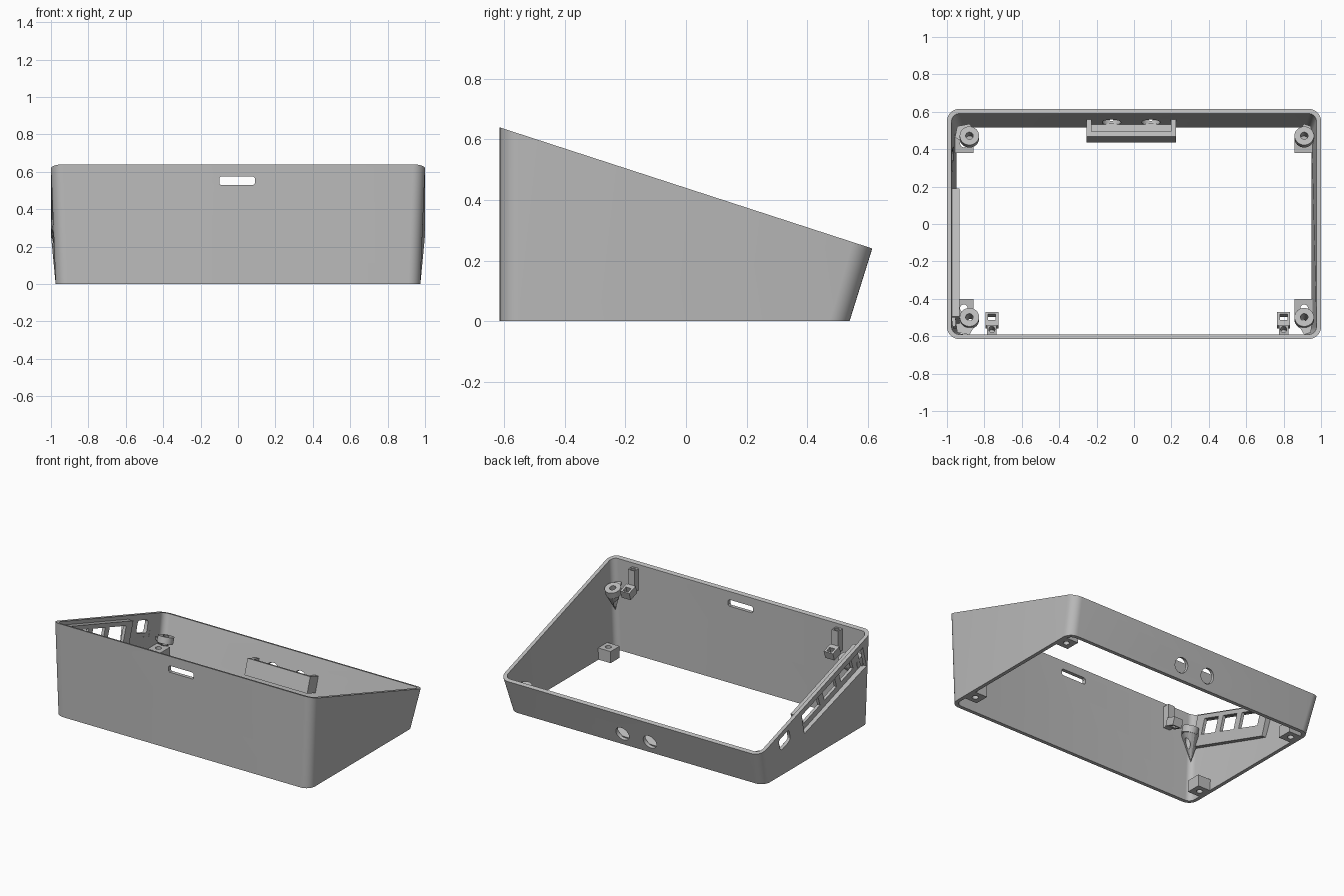
import bpy, bmesh, math
from mathutils import Vector, Matrix

cube = bpy.data.objects.get("Cube")
if cube:
    bpy.data.objects.remove(cube, do_unlink=True)

SLOPE = 0.325
TILT = -math.atan(SLOPE)


def rim(y):
    return 0.44 - SLOPE * y


mat = bpy.data.materials.new("plain grey")
mat.use_nodes = True
grey = (0.5, 0.5, 0.5, 1)
mat.diffuse_color = grey
mat.node_tree.nodes["Principled BSDF"].inputs["Base Color"].default_value = grey


def finish(name, bm):
    bmesh.ops.recalc_face_normals(bm, faces=bm.faces)
    mesh = bpy.data.meshes.new(name)
    bm.to_mesh(mesh)
    bm.free()
    mesh.materials.append(mat)
    ob = bpy.data.objects.new(name, mesh)
    bpy.context.collection.objects.link(ob)
    return ob


def placed(loc, tilt):
    return Matrix.Translation(loc) @ Matrix.Rotation(tilt, 4, 'X')


def add_box(bm, lo, hi, matrix):
    """Box between two corners given in a local frame."""
    lo, hi = Vector(lo), Vector(hi)
    size = Matrix.Diagonal((*(hi - lo), 1))
    bmesh.ops.create_cube(bm, size=1, matrix=matrix @ Matrix.Translation((lo + hi) / 2) @ size)


def box(name, loc, size, tilt=TILT):
    bm = bmesh.new()
    half = Vector(size) / 2
    add_box(bm, -half, half, placed(loc, tilt))
    return finish(name, bm)


def cylinder(name, loc, radius, depth, matrix=None):
    bm = bmesh.new()
    m = placed(loc, TILT) if matrix is None else Matrix.Translation(loc) @ matrix
    bmesh.ops.create_cone(bm, cap_ends=True, segments=32, radius1=radius,
                          radius2=radius, depth=depth, matrix=m)
    return finish(name, bm)


def cut(ob, cutters, keep=False):
    bpy.context.view_layer.objects.active = ob
    for c in cutters:
        mod = ob.modifiers.new("cut", 'BOOLEAN')
        mod.operation, mod.solver, mod.object = 'DIFFERENCE', 'EXACT', c
        bpy.ops.object.modifier_apply(modifier=mod.name)
    if not keep:
        for c in cutters:
            bpy.data.objects.remove(c, do_unlink=True)


def smooth(ob):
    bpy.ops.object.select_all(action='DESELECT')
    ob.select_set(True)
    bpy.context.view_layer.objects.active = ob
    bpy.ops.object.shade_smooth_by_angle(angle=math.radians(30))


# Lofted shell: open top and bottom, sloping rim
def ring(bm, half_x, y0, y1, radius, height):
    verts = []
    for i, (sx, sy) in enumerate([(1, 1), (-1, 1), (-1, -1), (1, -1)]):
        cx = sx * (half_x - radius)
        cy = y1 - radius if sy > 0 else y0 + radius
        for k in range(9):
            a = (i + k / 8) * math.pi / 2
            x, y = cx + radius * math.cos(a), cy + radius * math.sin(a)
            verts.append(bm.verts.new((x, y, height(y))))
    return verts


bm = bmesh.new()
T = 0.025
rings = [ring(bm, 0.975, -0.615, 0.54, 0.065, lambda y: 0),
         ring(bm, 1.0, -0.615, 0.615, 0.065, rim),
         ring(bm, 1 - T, -0.615 + T, 0.615 - T, 0.04, rim),
         ring(bm, 0.975 - T, -0.615 + T, 0.54 - T, 0.04, lambda y: 0)]
for a, b in zip(rings, rings[1:] + rings[:1]):
    for i in range(len(a)):
        j = (i + 1) % len(a)
        bm.faces.new((a[i], a[j], b[j], b[i]))
shell = finish("shell", bm)

# Thickened panel behind the side recess
panel = box("side_panel", (-0.954, -0.185, rim(-0.185) - 0.135), (0.04, 0.72, 0.21))

# Side recess with three windows, and a separate framed port
side = [box("recess_cutter", (-1.0, -0.2, rim(-0.2) - 0.125), (0.09, 0.7, 0.155))]
for y0, y1 in [(-0.45, -0.31), (-0.27, -0.13), (-0.09, 0.1)]:
    y = (y0 + y1) / 2
    side.append(box("window_cutter", (-0.96, y, rim(y) - 0.11), (0.2, y1 - y0, 0.105)))
port = box("port_cutter", (-0.97, 0.34, rim(0.34) - 0.085), (0.2, 0.12, 0.085))
bev = port.modifiers.new("round", 'BEVEL')
bev.width, bev.segments = 0.02, 3
bpy.context.view_layer.objects.active = port
bpy.ops.object.modifier_apply(modifier=bev.name)
port_frame = box("port_frame_cutter", (-0.95, 0.34, rim(0.34) - 0.085), (0.035, 0.18, 0.13))
cut(panel, side, keep=True)

# Front slot and the two round back openings
slot = box("slot_cutter", (-0.005, -0.6, 0.552), (0.19, 0.2, 0.045), 0)
slot_bev = slot.modifiers.new("round", 'BEVEL')
slot_bev.width = 0.008
back_axis = Matrix.Rotation(math.pi / 2 + TILT, 4, 'X')
back = [cylinder("back_cutter", (x, 0.553, 0.09), 0.05, 0.12, back_axis) for x in (-0.12, 0.09)]
cut(shell, side + [port, port_frame, slot] + back)
smooth(shell)

# Tray inside the back wall
bm = bmesh.new()
frame = placed((-0.015, 0.435, 0.065), TILT)
W = 0.24
add_box(bm, (-W, 0, 0), (W, 0.1, 0.02), frame)
add_box(bm, (-W, 0, 0), (W, 0.027, 0.11), frame)
for s in (-1, 1):
    xs = sorted((s * W, s * (W - 0.028)))
    add_box(bm, (xs[0], 0, 0), (xs[1], 0.1, 0.11), frame)
finish("back_tray", bm)

for x in (-0.88, 0.91):
    s = 1 if x > 0 else -1
    sname = "left" if s > 0 else "right"
    for y in (-0.505, 0.465):
        t = 1 if y > 0 else -1
        tag = sname + ("_back" if t > 0 else "_front")
        # Tilted screw boss under the rim
        z = rim(y) - 0.155
        boss = cylinder("boss_" + tag, (x, y, z), 0.052, 0.045)
        # Tapered web from the boss down into the corner
        bm = bmesh.new()
        wall_y = 0.535 if t > 0 else -0.592
        wall_x = s * 0.957
        pts = [(x + 0.045 * math.cos(a), y + 0.045 * math.sin(a))
               for a in [k * math.pi / 6 for k in range(12)]]
        pts += [(wall_x, y), (x, wall_y), (s * 0.945, wall_y - t * 0.012)]
        for px, py in pts:
            for dz in (0.0, -0.02):
                bm.verts.new((px, py, z + dz - SLOPE * (py - y)))
        drop = 0.1 if t > 0 else 0.17
        bm.verts.new((s * 0.945, wall_y - t * 0.015, z - drop))
        hull = bmesh.ops.convex_hull(bm, input=bm.verts)
        bmesh.ops.delete(bm, geom=list({v for v in hull["geom_interior"]
                                        if isinstance(v, bmesh.types.BMVert)}), context='VERTS')
        web = finish("boss_web_" + tag, bm)
        drill = cylinder("drill", (x, y, z), 0.02, 0.5)
        cut(boss, [drill], keep=True)
        cut(web, [drill])
        smooth(boss)
        # Square foot block with a screw hole
        fy = 0.43 if t > 0 else -0.45
        foot = box("foot_" + tag, (s * 0.91, fy, 0.04), (0.105, 0.1, 0.08), 0)
        cut(foot, [cylinder("drill", (s * 0.91, fy, 0.04), 0.02, 0.3, Matrix())])
        smooth(foot)

# Small clips hanging on the front wall
for x, sname in ((-0.76, "right"), (0.80, "left")):
    socket = box("clip_socket_" + sname, (x, -0.515, 0.465), (0.07, 0.075, 0.055))
    cut(socket, [box("drill", (x, -0.505, 0.465), (0.04, 0.035, 0.2))])
    arm = box("clip_arm_" + sname, (x, -0.568, 0.53), (0.05, 0.05, 0.15), 0)
    cut(arm, [cylinder("drill", (x, -0.565, 0.6), 0.016, 0.1)])
